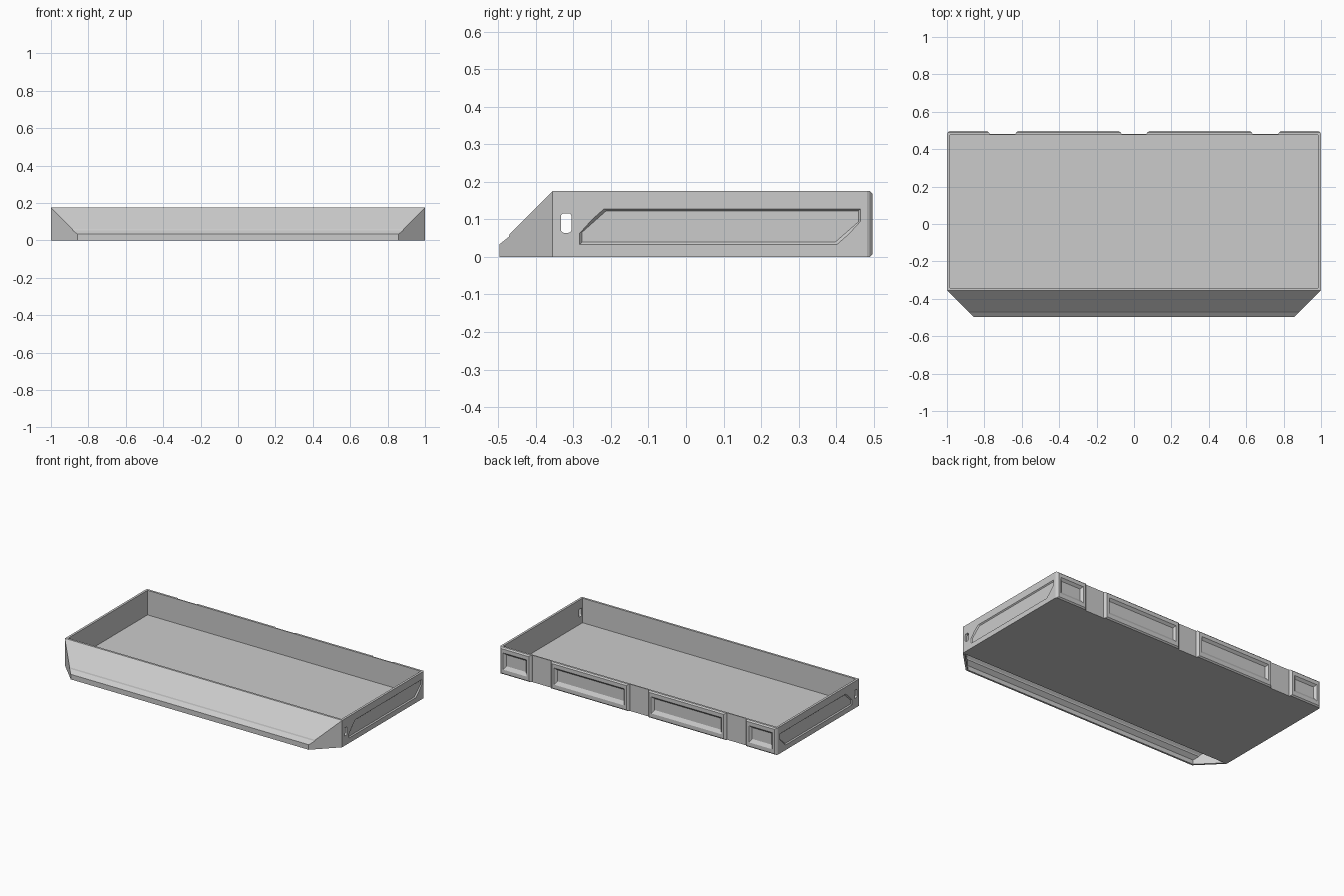
import bpy, bmesh, math

if "Cube" in bpy.data.objects:
    bpy.data.objects.remove(bpy.data.objects["Cube"])


def finish(name, bm):
    bmesh.ops.recalc_face_normals(bm, faces=bm.faces)
    me = bpy.data.meshes.new(name)
    bm.to_mesh(me)
    bm.free()
    ob = bpy.data.objects.new(name, me)
    bpy.context.collection.objects.link(ob)
    return ob


def loft(bm, rings, caps=True):
    """Bridge rings of equal length, optionally capping both ends."""
    vr = [[bm.verts.new(p) for p in r] for r in rings]
    n = len(vr[0])
    for a, b in zip(vr, vr[1:]):
        for i in range(n):
            j = (i + 1) % n
            bm.faces.new((a[i], a[j], b[j], b[i]))
    if caps:
        bm.faces.new(vr[0])
        bm.faces.new(vr[-1])
    return vr


def rect_xy(x, y0, y1, z):
    return [(-x, y0, z), (x, y0, z), (x, y1, z), (-x, y1, z)]


H, YF, YB = 0.175, -0.355, 0.482

# Open tray with thin walls and floor
bm = bmesh.new()
loft(bm, [rect_xy(0.985, -0.341, 0.475, 0.015), rect_xy(0.985, -0.341, 0.475, H),
          rect_xy(1, YF, YB, H), rect_xy(1, YF, YB, 0)])
tray = finish("tray", bm)

# Side cutters: sloped panel recess and rounded slot on each side
panel = [(-0.283, 0.033), (0.402, 0.033), (0.465, 0.095),
         (0.465, 0.128), (-0.218, 0.128), (-0.283, 0.063)]
cy, cz = 0.091, 0.0805


def panel_ring(x, d):
    sy, sz = 1 - 2 * d / 0.748, 1 - 2 * d / 0.095
    return [(x, cy + (y - cy) * sy, cz + (z - cz) * sz) for y, z in panel]


def slot_ring(x):
    r, hy, hz = 0.008, 0.014, 0.026
    ring = []
    for k, (sy, sz) in enumerate([(1, 1), (-1, 1), (-1, -1), (1, -1)]):
        for t in range(4):
            a = math.pi / 2 * (k + t / 3)
            ring.append((x, -0.319 + sy * (hy - r) + r * math.cos(a),
                         0.09 + sz * (hz - r) + r * math.sin(a)))
    return ring


bm = bmesh.new()
for s in (-1, 1):
    loft(bm, [panel_ring(s * 1.007, -0.006), panel_ring(s * 0.993, 0.006)])
    loft(bm, [slot_ring(s * 1.02), slot_ring(s * 0.96)])
cutter = finish("side_cutter", bm)
cutter.hide_render = True
mod = tray.modifiers.new("side_cuts", 'BOOLEAN')
mod.operation = 'DIFFERENCE'
mod.solver = 'EXACT'
mod.object = cutter
bpy.context.view_layer.objects.active = tray
bpy.ops.object.modifier_apply(modifier=mod.name)
bpy.data.objects.remove(cutter)

# Sloping front nose with mitred ends, hollow and open underneath
bm = bmesh.new()
prof = [(YF, H), (-0.469, 0.061), (-0.472, 0.053), (-0.497, 0.033), (-0.497, 0)]
rows = [[bm.verts.new((s * (1 + y - YF), y, z)) for s in (-1, 1)] for y, z in prof]
for a, b in zip(rows, rows[1:]):
    bm.faces.new((a[0], a[1], b[1], b[0]))
for i, s in enumerate((-1, 1)):
    foot = bm.verts.new((s, YF, 0))
    bm.faces.new([r[i] for r in rows] + [foot])
nose = finish("front_nose", bm)
# make the sheet face outwards before thickening it inwards
if nose.data.polygons[0].normal.z < 0:
    nose.data.flip_normals()
mod = nose.modifiers.new("thickness", 'SOLIDIFY')
mod.thickness = 0.012
mod.offset = -1
mod.use_even_offset = True


# Back plates: chamfered blocks, each with a sloped recess
def rect_xz(x0, x1, y, z0, z1):
    return [(x0, y, z0), (x1, y, z0), (x1, y, z1), (x0, y, z1)]


def back_plate(name, x0, x1):
    bm = bmesh.new()
    a, b = x0 + 0.014, x1 - 0.014
    loft(bm, [
        rect_xz(x0, x1, YB, 0, H),
        rect_xz(x0 + 0.004, x1 - 0.004, 0.489, 0, H),
        rect_xz(a, b, 0.497, 0.008, H - 0.008),
        rect_xz(a + 0.016, b - 0.016, 0.497, 0.033, 0.142),
        rect_xz(a + 0.03, b - 0.03, 0.4825, 0.054, 0.128)])
    return finish(name, bm)


for side, s in (("left", -1), ("right", 1)):
    for kind, x0, x1 in (("wide", 0.067, 0.634), ("corner", 0.771, 1.0)):
        lo, hi = sorted((s * x0, s * x1))
        back_plate(f"back_plate_{kind}_{side}", lo, hi)
